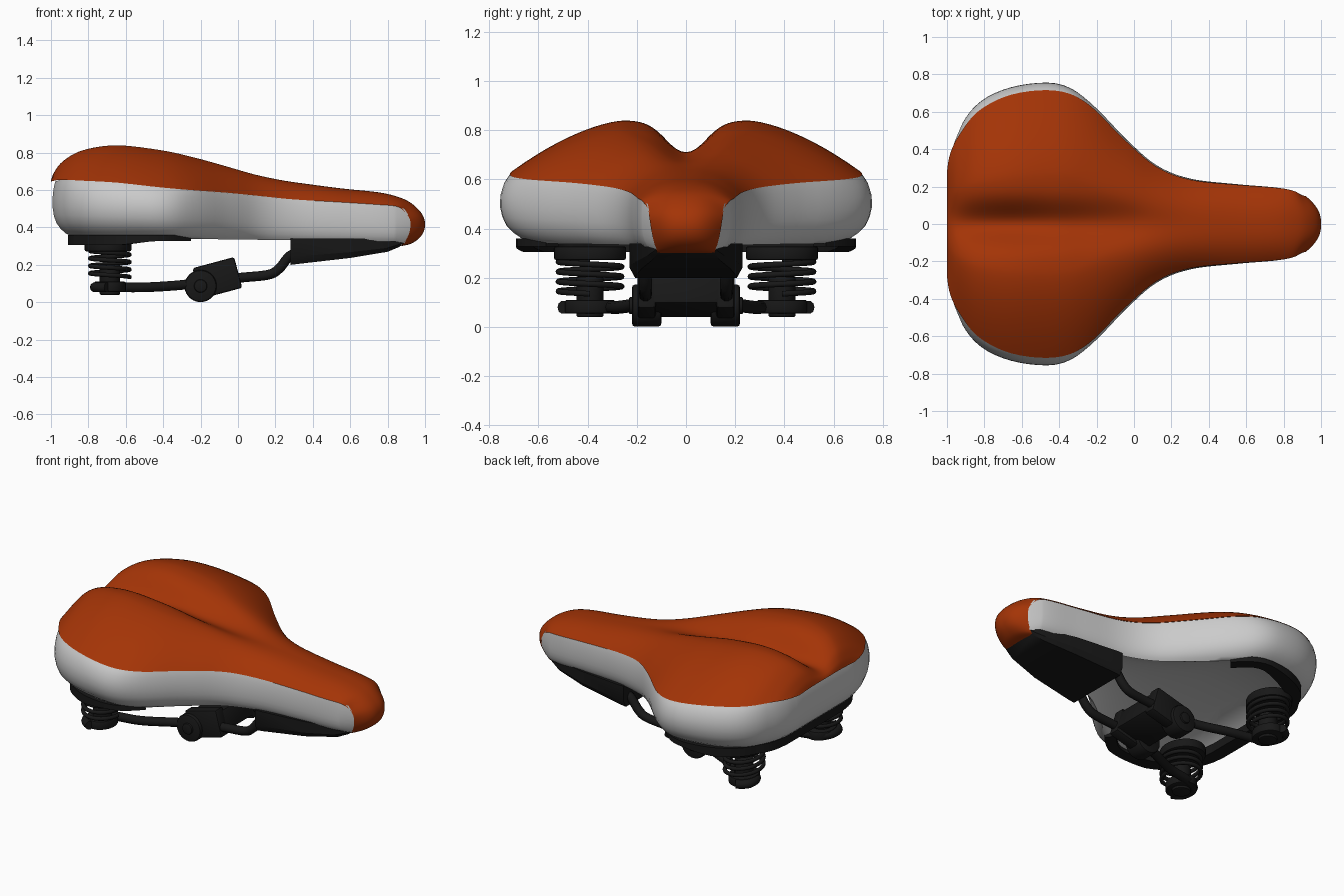
import bpy, bmesh, math
from mathutils import Vector, Matrix

if "Cube" in bpy.data.objects:
    bpy.data.objects.remove(bpy.data.objects["Cube"])


def material(name, rgb):
    m = bpy.data.materials.new(name)
    m.diffuse_color = (*rgb, 1)
    m.use_nodes = True
    m.node_tree.nodes["Principled BSDF"].inputs["Base Color"].default_value = m.diffuse_color
    return m


ORANGE = material("orange_vinyl", (0.37, 0.034, 0.002))
GREY = material("light_grey_vinyl", (0.62, 0.62, 0.62))
BLACK = material("black_metal", (0.009, 0.009, 0.009))


def spline(rows, n):
    """Catmull-Rom interpolation through rows of any dimension."""
    rows = [tuple(r) for r in rows]
    ext = [rows[0]] + rows + [rows[-1]]
    out = []
    for i in range(len(rows) - 1):
        for k in range(n):
            t = k / n
            out.append(tuple(
                0.5 * (2 * b + (c - a) * t + (2 * a - 5 * b + 4 * c - d) * t * t
                       + (3 * b - a - 3 * c + d) * t ** 3)
                for a, b, c, d in zip(*ext[i:i + 4])))
    return out + [rows[-1]]


def finish(name, bm, mat, mirror=True, angle=40):
    bmesh.ops.remove_doubles(bm, verts=bm.verts, dist=0.0003)
    bmesh.ops.recalc_face_normals(bm, faces=bm.faces)
    me = bpy.data.meshes.new(name)
    bm.to_mesh(me)
    bm.free()
    me.materials.append(mat)
    ob = bpy.data.objects.new(name, me)
    bpy.context.collection.objects.link(ob)
    bpy.ops.object.select_all(action='DESELECT')
    ob.select_set(True)
    bpy.context.view_layer.objects.active = ob
    bpy.ops.object.shade_smooth_by_angle(angle=math.radians(angle))
    if mirror:
        add_mirror(ob)
    return ob


def add_mirror(ob):
    m = ob.modifiers.new("mirror", 'MIRROR')
    m.use_axis = (False, True, False)
    m.merge_threshold = 0.001


def loft(name, rows, mat, closed=False, mirror=True, angle=40):
    bm = bmesh.new()
    vs = [[bm.verts.new(p) for p in r] for r in rows]
    n = len(rows[0])
    for a, b in zip(vs, vs[1:]):
        for j in range(n if closed else n - 1):
            k = (j + 1) % n
            bm.faces.new((a[j], a[k], b[k], b[j]))
    if closed:
        bm.faces.new(vs[0])
        bm.faces.new(vs[-1])
    return finish(name, bm, mat, mirror, angle)


def cylinder(name, loc, r, depth, axis='Z', scale=(1, 1, 1), mirror=True, bevel=0.008):
    bm = bmesh.new()
    rot = Matrix.Rotation(math.pi / 2, 4, 'X') if axis == 'Y' else Matrix()
    mat = Matrix.Translation(loc) @ Matrix.Diagonal((*scale, 1)) @ rot
    bmesh.ops.create_cone(bm, cap_ends=True, segments=40, radius1=r, radius2=r, depth=depth, matrix=mat)
    rim = [e for e in bm.edges if any(len(f.verts) > 4 for f in e.link_faces)]
    bmesh.ops.bevel(bm, geom=rim, offset=bevel, segments=2, affect='EDGES', profile=0.5)
    return finish(name, bm, BLACK, mirror)


def tube(name, pts, r):
    cu = bpy.data.curves.new(name, 'CURVE')
    cu.dimensions = '3D'
    cu.bevel_depth, cu.bevel_resolution, cu.use_fill_caps = r, 3, True
    s = cu.splines.new('POLY')
    s.points.add(len(pts) - 1)
    for p, q in zip(s.points, pts):
        p.co = (*q, 1)
    cu.materials.append(BLACK)
    ob = bpy.data.objects.new(name, cu)
    bpy.context.collection.objects.link(ob)
    add_mirror(ob)


def clamp01(v):
    return max(0.0, min(1.0, v))


# Cover stations: crown x, crown z, edge x, edge z, half width, groove depth
STATIONS = [
    (-1.0, .652, -1.0, .645, .28, 0), (-.983, .70, -.983, .65, .375, .03),
    (-.935, .76, -.935, .655, .475, .07), (-.83, .815, -.83, .65, .605, .115),
    (-.65, .84, -.65, .64, .693, .135), (-.42, .815, -.42, .615, .713, .105),
    (-.25, .78, -.25, .60, .645, .085), (-.05, .735, -.05, .585, .45, .055),
    (.12, .692, .12, .568, .307, .025), (.3, .65, .3, .55, .237, .008),
    (.55, .609, .55, .535, .21, 0), (.75, .588, .75, .522, .195, 0),
    (.86, .562, .85, .512, .178, 0), (.93, .527, .895, .48, .155, 0),
    (.985, .47, .92, .44, .148, 0), (1.0, .41, .92, .39, .14, 0),
    (.98, .355, .905, .345, .13, 0), (.93, .315, .88, .31, .12, 0),
    (.87, .30, .86, .30, .115, 0)]
SUB = 5
stations = spline(STATIONS, SUB)

# Orange top cover with twin humps, centre groove and wrapped nose
rows = []
for cx, cz, ex, ez, w, v in stations:
    s = clamp01((cx + .3) / .6)
    t0, p = .35 * (1 - s), 1.62 + .9 * s
    row = []
    for j in range(37):
        t = j / 36
        u = max(0, (t - t0) / (1 - t0)) ** p
        y = t * w
        row.append((cx + (ex - cx) * u, y,
                    cz + (ez - cz) * u - v * math.exp(-(y / .11) ** 2)))
    rows.append(row)
loft("top_cover", rows, ORANGE, angle=60)

# Outline of the cover edge, from rear centre to nose
outline = [(-1.0, y, .645) for y in (0, .06, .12, .18, .23)]
outline += [(r[2], r[4], r[3]) for r in stations[:12 * SUB + 1]]
normals = []
for i in range(len(outline)):
    a, b = outline[max(0, i - 1)], outline[min(len(outline) - 1, i + 1)]
    normals.append(Vector((a[1] - b[1], b[0] - a[0])).normalized())


def bulge_at(x):
    keys = [(-1, .016), (-.75, .043), (-.45, .045), (-.2, .015), (.1, .01), (1, .003)]
    for (a, p), (b, q) in zip(keys, keys[1:]):
        if x <= b:
            f = clamp01((x - a) / (b - a))
            return p + (q - p) * f * f * (3 - 2 * f)
    return 0


# Grey padded side skirt with recessed underside
RINGS = [(0, 0, 0), (.05, .25, 0), (.14, .6, 0), (.3, .92, 0), (.47, 1, .02), (.62, .9, .08),
         (.75, .75, .2), (.86, .5, .42), (.94, .25, .68), (1, 0, 1)]
rows = []
for (x, y, z), n in zip(outline, normals):
    b, d = bulge_at(x), .09 - .065 * clamp01((x + .5) / .7)
    back = .02 * clamp01((-.9 - x) / .1)
    zb = .336 - .014 * x
    row = []
    for q, kb, kd in RINGS:
        o = kb * b - kd * d - .003 - back
        row.append((x + n.x * o, y + n.y * o, z + (zb - z) * q))
    bx, by, _ = row[-1]
    tx = max(bx, -.65)
    for f, up in ((.06, .012), (.3, .05), (.65, .075), (1, .08)):
        row.append((bx + (tx - bx) * f, by * (1 - f), zb + up))
    rows.append(row)
end = [(.89 + .038 * math.sin(math.pi * q), .155 - .035 * q, .5 - .185 * q) for q, _, _ in RINGS]
end += [(.88, .12 * (1 - f), .33) for f in (.06, .3, .65, 1)]
rows.append(end)
loft("side_skirt", rows, GREY, angle=60)

# Black U-shaped rim bar under the rear
rows = []
for (x, y, z), n in zip(outline, normals):
    if x > -.19:
        break
    o = -.025 - .065 * abs(n.x) ** 1.5
    f = clamp01((x + .65) / .2)
    i = o - .09 + .02 * f
    lo, hi = .305 + .022 * f, .36
    rows.append([(x + n.x * k, max(0, y + n.y * k), h)
                 for k, h in ((o, lo), (o, hi), (i, hi), (i, lo))])
loft("rear_rim_bar", rows, BLACK, closed=True)

# Tapered plate under the nose
PLATE = [(.28, .20, .23), (.32, .205, .23), (.6, .237, .20), (.8, .27, .155), (.86, .295, .13), (.89, .32, .11)]
rows = [[(x, -w, .34), (x, -w, z + .3 * (.34 - z)), (x, -w * .9, z), (x, w * .9, z),
         (x, w, z + .3 * (.34 - z)), (x, w, .34)] for x, z, w in PLATE]
loft("nose_plate", rows, BLACK, closed=True, mirror=False, angle=30)

# Coil springs with upper and lower cups
SX, SY = -.685, .39
coil = [(SX + .105 * math.cos(a), SY + .128 * math.sin(a), .135 + .14 * k / 160)
        for k in range(161) for a in (2 * math.pi * 3.5 * k / 160,)]
tube("coil_spring", coil, .012)
cylinder("spring_top_cup", (SX - .01, SY, .30), .125, .055, scale=(1, 1.17, 1))
cylinder("spring_core", (SX, SY, .14), .055, .13)
cylinder("spring_bottom_cup", (SX, SY, .083), .085, .055, scale=(1, 1.2, 1))
cylinder("spring_bolt", (SX, SY, .055), .055, .03)

# Rails from springs through the clamp to the nose plate
rail = spline([(-.70, .50, .08), (-.76, .45, .08), (-.75, .36, .08), (-.66, .31, .08), (-.5, .275, .08),
               (-.33, .21, .09), (-.2, .175, .105), (0, .165, .13), (.16, .165, .147), (.22, .165, .18),
               (.28, .165, .25), (.36, .165, .275)], 8)
tube("rail", rail, .027)

# Seat post clamp
cylinder("clamp_disc", (-.2, .16, .087), .086, .12, 'Y', bevel=.014)
cylinder("clamp_bolt", (-.2, .175, .087), .035, .115, 'Y')
cylinder("clamp_barrel", (-.2, 0, .1), .045, .24, 'Y', mirror=False)
for name, y, wy, h in (("clamp_jaw", .16, .075, .17), ("clamp_bridge", 0, .28, .13)):
    bm = bmesh.new()
    m = (Matrix.Translation((-.11, y, .13)) @ Matrix.Rotation(math.radians(-15), 4, 'Y')
         @ Matrix.Diagonal((.23, wy, h, 1)))
    bmesh.ops.create_cube(bm, size=1, matrix=m)
    bmesh.ops.bevel(bm, geom=bm.edges[:], offset=.012, segments=2, affect='EDGES', profile=.5)
    finish(name, bm, BLACK, mirror=(y > 0))
